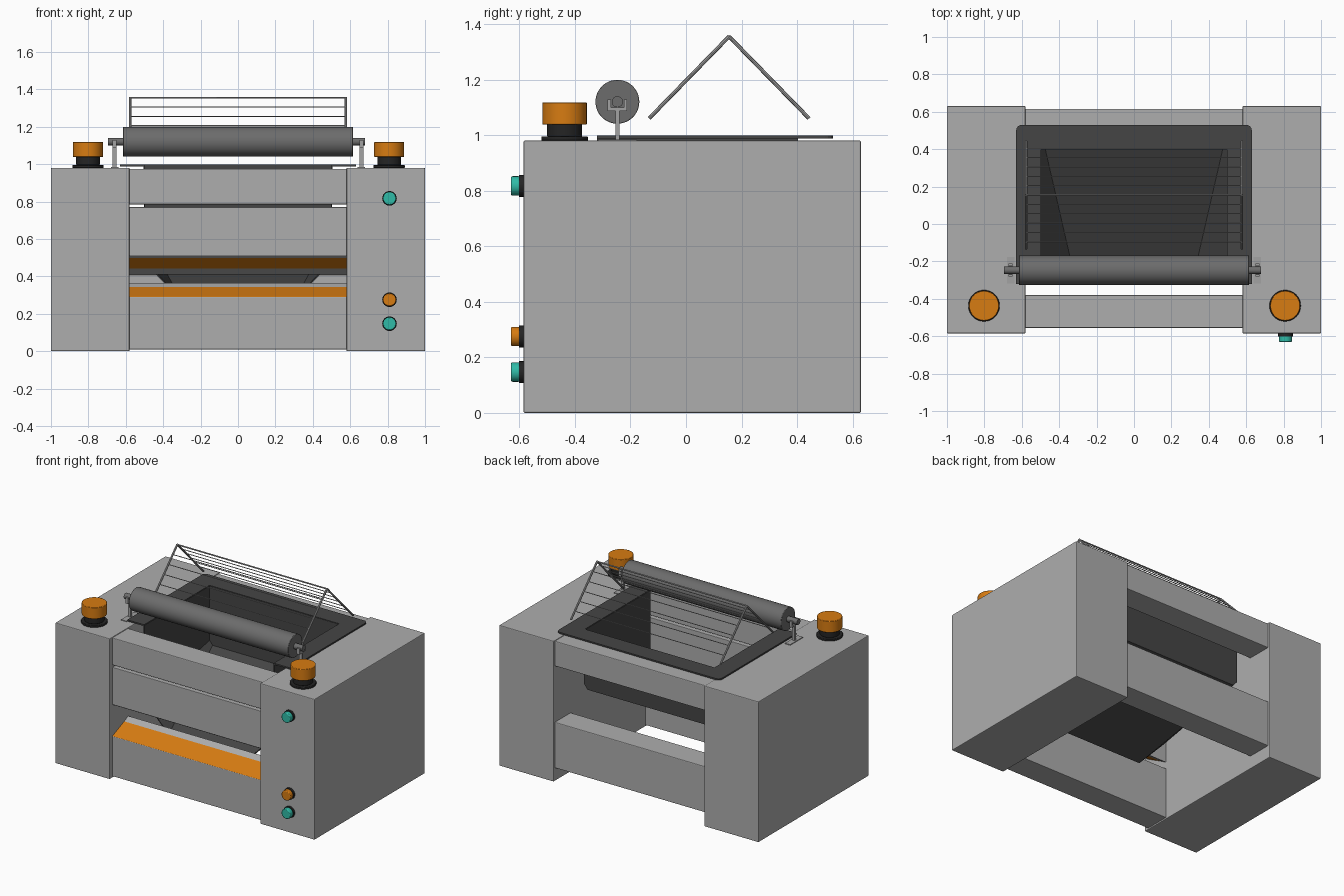
import bpy, bmesh, math
from mathutils import Vector

cube = bpy.data.objects.get("Cube")
if cube:
    bpy.data.objects.remove(cube, do_unlink=True)


def material(name, r, g, b):
    m = bpy.data.materials.new(name)
    m.use_nodes = True
    m.diffuse_color = (r, g, b, 1)
    m.node_tree.nodes["Principled BSDF"].inputs["Base Color"].default_value = (r, g, b, 1)
    return m


GREY = material("light grey", .42, .42, .42)
DARK = material("dark grey", .06, .06, .06)
ROLLER = material("roller grey", .15, .15, .15)
STEEL = material("steel grey", .36, .36, .36)
BLACK = material("black", .018, .018, .018)
ORANGE = material("orange", .68, .2, .006)
TEAL = material("teal", .03, .5, .39)


def finish(name, bm, mats, bevel=0, smooth=False):
    bmesh.ops.recalc_face_normals(bm, faces=bm.faces)
    mesh = bpy.data.meshes.new(name)
    bm.to_mesh(mesh)
    bm.free()
    for m in mats:
        mesh.materials.append(m)
    ob = bpy.data.objects.new(name, mesh)
    bpy.context.collection.objects.link(ob)
    if bevel:
        mod = ob.modifiers.new("Bevel", "BEVEL")
        mod.width, mod.segments, mod.limit_method = bevel, 2, "ANGLE"
    if smooth:
        bpy.ops.object.select_all(action="DESELECT")
        ob.select_set(True)
        bpy.context.view_layer.objects.active = ob
        bpy.ops.object.shade_smooth_by_angle()
    return ob


def box(name, lo, hi, mat, bevel=0):
    bm = bmesh.new()
    bmesh.ops.create_cube(bm, size=1)
    for v in bm.verts:
        v.co = [(a + b) / 2 + c * (b - a) for a, b, c in zip(lo, hi, v.co)]
    return finish(name, bm, [mat], bevel)


def rod(name, a, b, radius, mat, sides=32, bevel=0):
    a, b = Vector(a), Vector(b)
    bm = bmesh.new()
    bmesh.ops.create_cone(bm, cap_ends=True, segments=sides, radius1=radius,
                          radius2=radius, depth=(b - a).length)
    turn = (b - a).to_track_quat("Z", "Y").to_matrix()
    for v in bm.verts:
        v.co = turn @ v.co + (a + b) / 2
    return finish(name, bm, [mat], bevel, True)


def prism(name, points, shift, mats, painted=None, bevel=0):
    """Extrude a closed outline; the side on edge number painted gets mats[1]."""
    bm = bmesh.new()
    near = [bm.verts.new(p) for p in points]
    far = [bm.verts.new(Vector(p) + Vector(shift)) for p in points]
    bm.faces.new(near)
    bm.faces.new(far[::-1])
    n = len(points)
    for i in range(n):
        j = (i + 1) % n
        f = bm.faces.new((near[i], near[j], far[j], far[i]))
        f.material_index = int(i == painted)
    return finish(name, bm, mats, bevel)


# Side cabinets
for side, s in (("right", -1), ("left", 1)):
    xs = sorted((s * .58, s))
    box(side + "_cabinet", (xs[0], -.585, 0), (xs[1], .63, .98), GREY, .005)

# Cross bars between the cabinets
W = .585
box("front_top_bar", (-W, -.555, .785), (W, -.38, .975), GREY, .005)
box("back_top_bar", (-W, .44, .80), (W, .615, .975), GREY, .005)
box("back_lower_bar", (-W, .44, .09), (W, .615, .41), GREY, .005)


def front_bar(name, outline, painted):
    prism(name, [(-W, y, z) for y, z in outline], (2 * W, 0, 0), [GREY, ORANGE], painted, .003)


front_bar("front_lower_bar", [(-.38, .01), (-.555, .01), (-.555, .29),
                              (-.425, .343), (-.38, .365)], 2)
front_bar("front_middle_bar", [(-.38, .77), (-.555, .77), (-.555, .51), (-.533, .497),
                               (-.435, .443), (-.38, .41)], 3)

# Feed chute: sloping floor, chamfered sides, open at the front
bm = bmesh.new()


def chute_section(y, half, low, corner):
    right = [(-.5, y, .995), (-.5, y, corner), (-half, y, low)]
    return [bm.verts.new(p) for p in right + [(-x, b, z) for x, b, z in right[::-1]]]


back = chute_section(.4, .475, .585, .615)
front = chute_section(-.32, .31, .28, .48)
for i in range(5):
    bm.faces.new((back[i], back[i + 1], front[i + 1], front[i]))
bm.faces.new(back)
chute = finish("feed_chute", bm, [DARK])
mod = chute.modifiers.new("Solidify", "SOLIDIFY")
mod.thickness, mod.offset = .008, 0

# U-shaped rim around the chute, rounded at the back corners
outer = [(.63, -.32)]
for k in range(5):
    a = math.radians(22.5 * k)
    outer.append((.6 + .03 * math.cos(a), .5 + .03 * math.sin(a)))
outer += [(-x, y) for x, y in outer[::-1]]
inner = [(-.5, -.32), (-.5, .4), (.5, .4), (.5, -.32)]
prism("chute_rim", [(x, y, .988) for x, y in outer + inner], (0, 0, .01), [DARK])

# Roller, axle and its brackets
RY, RZ = -.247, 1.12
rod("roller", (-.615, RY, RZ), (.615, RY, RZ), .079, ROLLER, 48, .003)
rod("roller_axle", (-.695, RY, RZ), (.68, RY, RZ), .02, ROLLER, 24)
for side, s in (("right", -1), ("left", 1)):
    x = s * .66
    box(side + "_bracket_post", (x - .01, RY - .007, .98), (x + .01, RY + .007, 1.09), STEEL)
    box(side + "_bracket_yoke", (x - .01, RY - .035, 1.087), (x + .01, RY + .035, 1.1), STEEL)
    box(side + "_bracket_foot", (x - .02, RY - .07, .98), (x + .02, RY + .07, .985), STEEL)
    for part, d in (("front", -.029), ("back", .029)):
        box(f"{side}_bracket_{part}_prong", (x - .01, RY + d - .006, 1.095),
            (x + .01, RY + d + .006, 1.128), STEEL)

# Folded wire guard over the chute
PY, PZ, H = .155, 1.355, .577
for side, s in (("right", -1), ("left", 1)):
    for part, d in (("front", -1), ("back", 1)):
        rod(f"{side}_{part}_guard_arm", (s * H, PY, PZ),
            (s * H, PY + d * .288, PZ - .295), .007, STEEL, 8)
rod("guard_ridge_wire", (-H, PY, PZ), (H, PY, PZ), .005, STEEL, 8)
for part, d in (("front", -1), ("back", 1)):
    for k in range(1, 6):
        y, z = PY + d * .05 * k, PZ - .05 * k
        rod(f"{part}_guard_wire_{k}", (-H, y, z), (H, y, z), .003, STEEL, 6)

# Stop knobs on top
for side, x in (("right", -.802), ("left", .808)):
    for part, z0, z1, r, mat in (("flange", .98, .995, .084, BLACK),
                                 ("neck", .995, 1.04, .063, BLACK),
                                 ("cap", 1.038, 1.118, .08, ORANGE)):
        rod(f"{side}_knob_{part}", (x, -.437, z0), (x, -.437, z1), r, mat, 32, .003)

# Push buttons on the front
for name, z, mat in (("top", .817, TEAL), ("middle", .275, ORANGE), ("bottom", .147, TEAL)):
    rod(name + "_button_collar", (.81, -.58, z), (.81, -.601, z), .039, BLACK, 24)
    rod(name + "_button", (.81, -.598, z), (.81, -.63, z), .035, mat, 24, .005)
